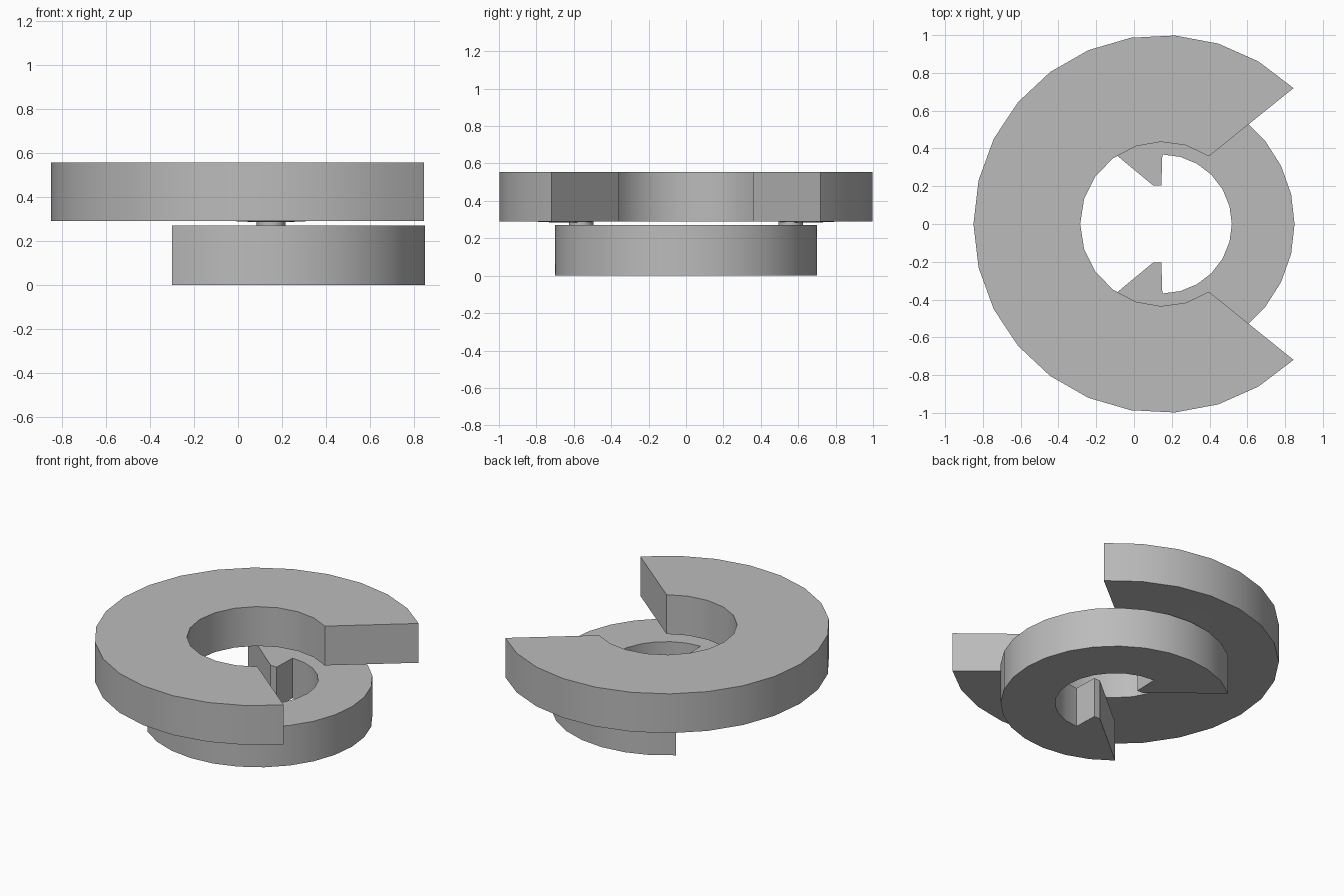
import bpy, bmesh
from math import cos, sin, radians

cube = bpy.data.objects.get("Cube")
if cube:
    bpy.data.objects.remove(cube, do_unlink=True)

CX = 0.15  # shared axis of both rings

grey = bpy.data.materials.new("plain grey")
grey.use_nodes = True
colour = (0.5, 0.5, 0.5, 1)
grey.diffuse_color = colour
grey.node_tree.nodes["Principled BSDF"].inputs["Base Color"].default_value = colour


def arc(radius, start, end, steps):
    """Points along an arc about the ring axis, angles in degrees."""
    angles = [radians(start + (end - start) * i / steps) for i in range(steps + 1)]
    return [(CX + radius * cos(a), radius * sin(a)) for a in angles]


def finish(name, bm):
    bmesh.ops.recalc_face_normals(bm, faces=bm.faces)
    mesh = bpy.data.meshes.new(name)
    bm.to_mesh(mesh)
    bm.free()
    mesh.materials.append(grey)
    obj = bpy.data.objects.new(name, mesh)
    bpy.context.collection.objects.link(obj)
    bpy.ops.object.select_all(action="DESELECT")
    obj.select_set(True)
    bpy.context.view_layer.objects.active = obj
    bpy.ops.object.shade_smooth_by_angle(angle=radians(30))


def slab(name, outline, bottom, top):
    """Extrude a closed outline between two heights."""
    bm = bmesh.new()
    face = bm.faces.new([bm.verts.new((x, y, bottom)) for x, y in outline])
    raised = bmesh.ops.extrude_face_region(bm, geom=[face], use_keep_orig=True)
    verts = [v for v in raised["geom"] if isinstance(v, bmesh.types.BMVert)]
    bmesh.ops.translate(bm, verts=verts, vec=(0, 0, top - bottom))
    finish(name, bm)


# Large upper ring, open towards +x
slab("upper_ring",
     arc(1.0, 46, 314, 20) + arc(0.435, 304.5, 55.5, 14), 0.29, 0.555)

# Small lower ring, open towards -x, with a pointed tooth at each end
tooth = [(0.145, 0.205), (0.10, 0.205)]
slab("lower_ring",
     arc(0.7, -130, 130, 20) + tooth[::-1] + arc(0.368, 90, -90, 12)
     + [(x, -y) for x, y in tooth], 0, 0.27)

# Short necks joining the rings
for side, y in (("front", -0.56), ("back", 0.56)):
    bm = bmesh.new()
    bmesh.ops.create_cone(bm, cap_ends=True, segments=16, radius1=0.065,
                          radius2=0.065, depth=0.03)
    bmesh.ops.translate(bm, verts=bm.verts, vec=(CX, y, 0.28))
    finish(side + "_neck", bm)
    # Thin flared collar under the upper ring
    bm = bmesh.new()
    bmesh.ops.create_cone(bm, cap_ends=True, segments=16, radius1=0.07,
                          radius2=0.2, depth=0.006)
    bmesh.ops.translate(bm, verts=bm.verts, vec=(CX, y * 1.15, 0.288))
    finish(side + "_collar", bm)
